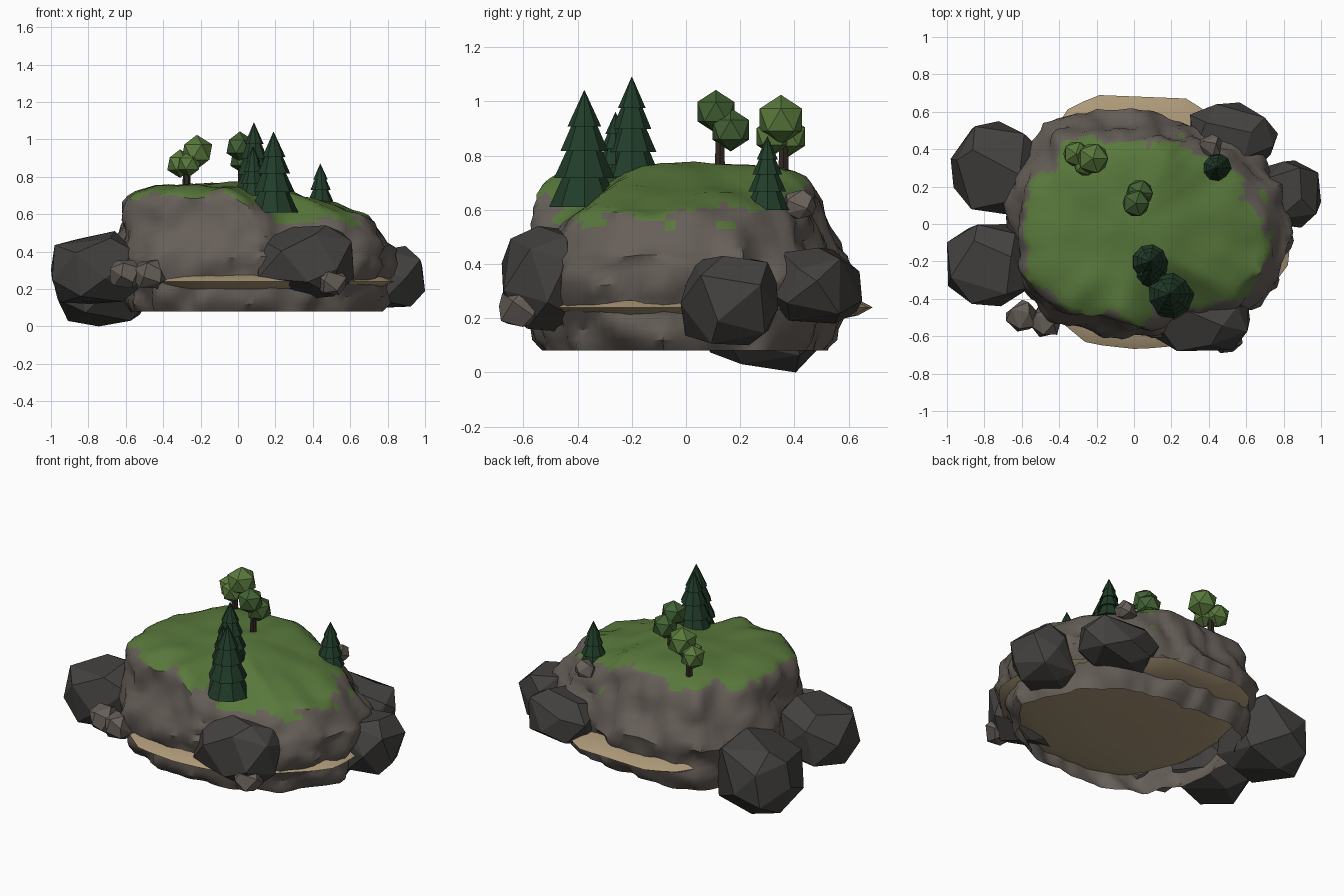
import bpy, bmesh, math, random
from mathutils import Vector, noise

if "Cube" in bpy.data.objects:
    bpy.data.objects.remove(bpy.data.objects["Cube"])

def mat(name, r, g, b):
    m = bpy.data.materials.new(name)
    m.diffuse_color = (r, g, b, 1)
    m.use_nodes = True
    m.node_tree.nodes["Principled BSDF"].inputs["Base Color"].default_value = m.diffuse_color
    return m

ROCK = mat("rock", 0.135, 0.115, 0.10)
GRASS = mat("grass", 0.10, 0.19, 0.045)
SAND = mat("sand", 0.42, 0.32, 0.19)
DARK = mat("dark_rock", 0.055, 0.053, 0.05)
PINE = mat("pine", 0.015, 0.045, 0.022)
LEAF = mat("leaf", 0.10, 0.19, 0.045)
LEAF2 = mat("leaf_dark", 0.055, 0.12, 0.035)
BARK = mat("bark", 0.03, 0.02, 0.015)

def finish(bm, name, *mats, smooth=None):
    bmesh.ops.recalc_face_normals(bm, faces=bm.faces)
    me = bpy.data.meshes.new(name)
    bm.to_mesh(me)
    bm.free()
    ob = bpy.data.objects.new(name, me)
    bpy.context.collection.objects.link(ob)
    for m in mats:
        me.materials.append(m)
    if smooth:
        bpy.ops.object.select_all(action='DESELECT')
        ob.select_set(True)
        bpy.context.view_layer.objects.active = ob
        bpy.ops.object.shade_smooth_by_angle(angle=math.radians(smooth))
    return ob

def outline(points, n):
    """Sample a star-shaped polygon along n rays from the origin -> list of (x, y)."""
    out = []
    for i in range(n):
        a = math.tau * i / n
        dx, dy = math.cos(a), math.sin(a)
        for (x0, y0), (x1, y1) in zip(points, points[1:] + points[:1]):
            c0, c1 = dx * y0 - dy * x0, dx * y1 - dy * x1
            if c0 * c1 <= 0 and c0 != c1:
                t = c0 / (c0 - c1)
                x, y = x0 + (x1 - x0) * t, y0 + (y1 - y0) * t
                if x * dx + y * dy > 0:
                    out.append((x, y))
                    break
    return out

def skin(bm, rings, cap_start=False, cap_end=True):
    vs = [[bm.verts.new(p) for p in ring] for ring in rings]
    n = len(vs[0])
    for lo, hi in zip(vs, vs[1:]):
        for i in range(n):
            bm.faces.new((lo[i], lo[(i + 1) % n], hi[(i + 1) % n], hi[i]))
    if cap_start:
        bm.faces.new(vs[0][::-1])
    if cap_end:
        bm.faces.new(vs[-1])

def ramp(t):
    t = max(0, min(1, t))
    return t * t * (3 - 2 * t)

# Island body: hollow rock shell, steep front-left and back, drooping front-right plateau
body_pts = [(.85, -.1), (.77, -.3), (.62, -.46), (.2, -.6), (-.2, -.57), (-.47, -.49), (-.63, -.25),
            (-.66, 0), (-.63, .3), (-.47, .53), (-.2, .6), (.1, .58), (.35, .52), (.6, .46), (.78, .2)]
levels = [(.08, .88), (.12, .92), (.16, .945), (.20, .955), (.24, .96), (.28, .98), (.33, 1), (.38, 1),
          (.43, .985), (.48, .965), (.53, .94), (.58, .92), (.63, .895), (.67, .87), (.70, .84), (.72, .80),
          (.735, .73), (.745, .64), (.753, .53), (.758, .43), (.762, .32), (.765, .2), (.767, .08)]
base = outline(body_pts, 120)
rings = []
for z, s in levels:
    ring = []
    for x, y in base:
        back = ramp((y - .1) / .3) * ramp((z - .35) / .25) * .065
        steep = ramp((-x - y - .2) / .4) * ramp((z - .55) / .15) * .07
        q = s * (1 - back + steep)
        p = Vector((x * q, y * q, z))
        d = noise.noise(Vector((x * 4, y * 4, z * 2.5))) * .05
        d += noise.noise(Vector((p.x * 8, p.y * 8, z * 9))) * .045 + noise.noise(p * 17) * .015
        k = 1 + d * ramp(s * 1.6 - .4) / max(.3, math.hypot(x, y))
        right = ramp((p.x - .05) / .6)
        front = ramp((p.x + .1) / .35) * ramp((-p.y - .12) / .35)
        drop = max(right * .115, front * .15) * ramp((z - .3) / .4)
        bump = noise.noise(p * 6) * .025 * ramp((z - .1) / .3)
        ring.append((p.x * k, p.y * k, z - drop + bump))
    rings.append(ring)
bm = bmesh.new()
skin(bm, rings)
bmesh.ops.recalc_face_normals(bm, faces=bm.faces)
for f in bm.faces:
    c = f.calc_center_median()
    if c.z > .53 and f.normal.z > .72 + noise.noise(c * 7) * .35:
        f.material_index = 1
finish(bm, "island_rock", ROCK, GRASS, smooth=40)

# Beach: thin lens poking out between the rocks
sand_pts = [(.84, -.05), (.82, -.25), (.6, -.46), (.25, -.65), (.02, -.67), (-.25, -.64), (-.42, -.5),
            (-.55, -.2), (-.55, .2), (-.38, .6), (-.2, .69), (.3, .67), (.5, .5), (.8, .2)]
edge = outline(sand_pts, 48)
bm = bmesh.new()
skin(bm, [[(x * s, y * s, z) for x, y in edge]
          for s, z in [(.3, .175), (.75, .185), (.92, .21), (1, .24), (.93, .265), (.8, .28), (.3, .285)]],
     cap_start=True)
finish(bm, "beach", SAND, smooth=40)

# Boulders: blocky faceted hulls fitted to a bounding box
def boulder(name, lo, hi, seed, m=DARK, n=20):
    rnd = random.Random(seed)
    pts = []
    for i in range(n):
        z = 1 - 2 * (i + .5) / n
        a = i * 2.39996 + rnd.uniform(-.35, .35)
        r = math.sqrt(1 - z * z)
        p = (r * math.cos(a), r * math.sin(a), z + rnd.uniform(-.1, .1))
        pts.append(Vector([math.copysign(abs(c) ** .75, c) for c in p]))
    mn = [min(p[k] for p in pts) for k in range(3)]
    mx = [max(p[k] for p in pts) for k in range(3)]
    bm = bmesh.new()
    for p in pts:
        bm.verts.new([lo[k] + (hi[k] - lo[k]) * (p[k] - mn[k]) / (mx[k] - mn[k]) for k in range(3)])
    bmesh.ops.convex_hull(bm, input=bm.verts)
    bmesh.ops.dissolve_limit(bm, angle_limit=math.radians(18), verts=bm.verts, edges=bm.edges)
    finish(bm, name, m)

boulder("boulder_back_left", (-.98, .05, 0), (-.46, .55, .46), 1)
boulder("boulder_front_left", (-1, -.44, .12), (-.52, 0, .51), 2)
boulder("boulder_front_right", (.1, -.68, .15), (.62, -.36, .54), 3)
boulder("boulder_right", (.62, -.02, .1), (1, .34, .43), 4)
boulder("boulder_back_right", (.3, .32, .18), (.77, .65, .46), 5)

# Small stones
for i, (x, y, z, r) in enumerate([(-.6, -.49, .28, .085), (-.47, -.52, .28, .085),
                                  (.5, -.61, .24, .08), (.41, .42, .62, .06)]):
    boulder(f"stone_{i}", (x - r, y - r, z - r * .9), (x + r, y + r, z + r * .9), 20 + i, ROCK, 14)

def lathe(name, x, y, profile, sides, m):
    bm = bmesh.new()
    skin(bm, [[(x + r * math.cos(math.tau * i / sides), y + r * math.sin(math.tau * i / sides), z)
               for i in range(sides)] for r, z in profile], cap_start=True)
    finish(bm, name, m)

# Pines: four stacked skirts on a trunk
def pine(name, x, y, z, h, r):
    tiers = [(1, 0), (.6, .27), (.86, .25), (.48, .5), (.68, .48), (.35, .71), (.48, .69), (.01, 1)]
    lathe(name + "_needles", x, y, [(r * a, z + h * b) for a, b in tiers], 9, PINE)
    lathe(name + "_trunk", x, y, [(r * .18, z - .08), (r * .15, z + h * .2)], 6, BARK)

pine("pine_front", .19, -.375, .61, .43, .132)
pine("pine_tall", .085, -.20, .72, .37, .108)
pine("pine_small", .08, -.26, .70, .26, .08)
pine("pine_back", .44, .30, .60, .27, .082)

# Round trees: trunk with clustered icosahedra
def round_tree(name, x, y, balls, m):
    lathe(name + "_trunk", x, y, [(.024, .68), (.016, .92)], 6, BARK)
    for i, (bx, by, bz, r) in enumerate(balls):
        bm = bmesh.new()
        bmesh.ops.create_icosphere(bm, subdivisions=1, radius=r)
        bmesh.ops.translate(bm, verts=bm.verts, vec=(bx, by, bz))
        finish(bm, f"{name}_crown_{i}", m)

round_tree("round_tree_left", -.275, .36,
           [(-.22, .35, .932, .092), (-.31, .375, .87, .076), (-.26, .32, .87, .07)], LEAF)
round_tree("round_tree_mid", .02, .125,
           [(.01, .11, .962, .08), (.03, .165, .895, .08)], LEAF2)
